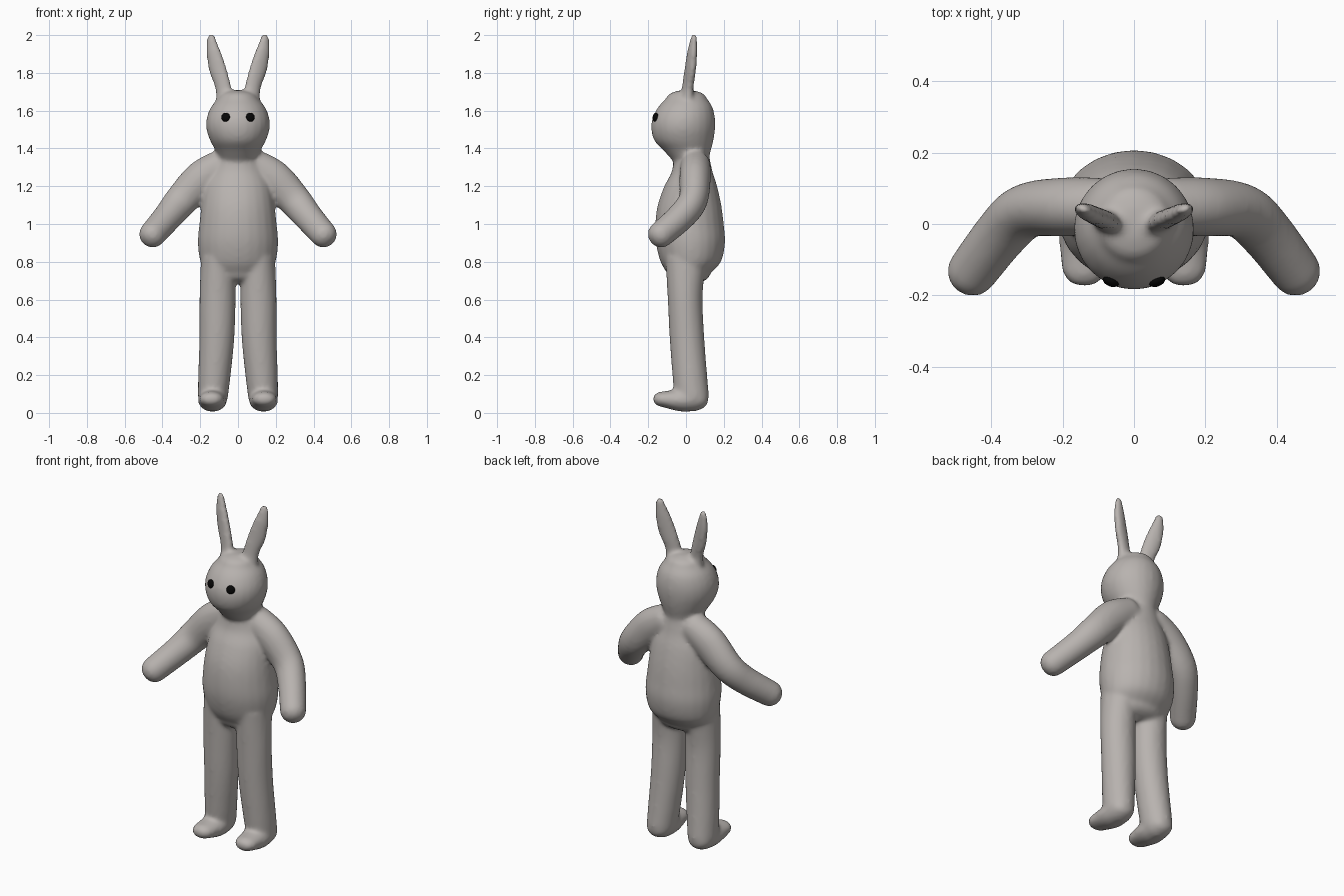
import bpy, bmesh, math
from mathutils import Vector

cube = bpy.data.objects.get("Cube")
if cube:
    bpy.data.objects.remove(cube)

SIDES = 24
UP = Vector((0, 0, 1))


def material(name, color):
    mat = bpy.data.materials.new(name)
    mat.use_nodes = True
    mat.diffuse_color = color
    mat.node_tree.nodes["Principled BSDF"].inputs["Base Color"].default_value = color
    return mat


def spline(a, b, c, d, t):
    """Catmull-Rom blend of four stations."""
    return [0.5 * (2 * q + (r - p) * t + (2 * p - 5 * q + 4 * r - s) * t * t
                   + (3 * q - p - 3 * r + s) * t ** 3) for p, q, r, s in zip(a, b, c, d)]


def loft(bm, stations, wide, caps, axis=None, mirror=1, steps=5):
    """Skin ellipses (x, y, z, radius along 'wide', other radius) with round ends."""
    n = len(stations)
    path = []
    for i in range(n - 1):
        quad = [stations[min(max(i + k, 0), n - 1)] for k in (-1, 0, 1, 2)]
        path += [spline(*quad, j / steps) for j in range(steps)]
    path.append(stations[-1])
    centers = [Vector(p[:3]) for p in path]
    rings = []
    for i, p in enumerate(path):
        tangent = axis or (centers[min(i + 1, len(path) - 1)] - centers[max(i - 1, 0)]).normalized()
        rings.append((centers[i], tangent, p[3], p[4]))

    # Rounded end caps
    def cap(ring, length):
        c, t, a, b = ring
        angles = [math.pi / 2 * k / 5 for k in range(1, 5)]
        return [(c + t * length * math.sin(g), t, a * math.cos(g), b * math.cos(g)) for g in angles]
    rings = cap(rings[0], -caps[0])[::-1] + rings + cap(rings[-1], caps[1])

    loops = []
    for c, t, a, b in rings:
        u = (wide - t * wide.dot(t)).normalized()
        v = t.cross(u)
        loop = []
        for k in range(SIDES):
            g = math.tau * k / SIDES
            co = c + u * a * math.cos(g) + v * b * math.sin(g)
            loop.append(bm.verts.new((co.x * mirror, co.y, co.z)))
        loops.append(loop)
    faces = [bm.faces.new(loops[0][::-1]), bm.faces.new(loops[-1])]
    for low, high in zip(loops, loops[1:]):
        for k in range(SIDES):
            m = (k + 1) % SIDES
            faces.append(bm.faces.new((low[k], low[m], high[m], high[k])))
    if mirror < 0:
        bmesh.ops.reverse_faces(bm, faces=faces)


def upright(rows):
    """Turn (z, half width, front y, back y) into loft stations."""
    return [(0, (f + b) / 2, z, w, (b - f) / 2) for z, w, f, b in rows]


fur = material("warm grey fur", (0.48, 0.45, 0.43, 1))
black = material("black eyes", (0.002, 0.002, 0.002, 1))
side_axis = Vector((1, 0, 0))
bm = bmesh.new()

# Torso with a full belly and rump
loft(bm, upright([
    (0.74, 0.17, -0.10, 0.13), (0.80, 0.20, -0.135, 0.185), (0.90, 0.213, -0.16, 0.207),
    (1.0, 0.205, -0.163, 0.20), (1.1, 0.193, -0.15, 0.187), (1.2, 0.175, -0.115, 0.165),
    (1.28, 0.14, -0.075, 0.14), (1.38, 0.10, -0.06, 0.12)]),
    side_axis, (0.06, 0.03), UP)

# Head
loft(bm, upright([
    (1.34, 0.10, -0.075, 0.12), (1.39, 0.12, -0.12, 0.132), (1.44, 0.147, -0.167, 0.145),
    (1.5, 0.167, -0.184, 0.154), (1.56, 0.166, -0.178, 0.154), (1.62, 0.143, -0.147, 0.14),
    (1.665, 0.105, -0.105, 0.11)]),
    side_axis, (0.02, 0.045), UP)

for s in (1, -1):
    # Ear, flattened and turned slightly outward
    loft(bm, [(0.07, 0.0, 1.64, 0.05, 0.03), (0.08, 0.01, 1.73, 0.045, 0.028),
              (0.108, 0.023, 1.82, 0.05, 0.026), (0.13, 0.033, 1.91, 0.041, 0.024),
              (0.14, 0.04, 1.97, 0.027, 0.018)],
         Vector((1, 0.4, 0)), (0.02, 0.04), mirror=s)
    # Arm with bent elbow and rounded hand
    loft(bm, [(0.09, 0.05, 1.31, 0.08, 0.085), (0.19, 0.048, 1.24, 0.083, 0.098),
              (0.30, 0.037, 1.125, 0.077, 0.088), (0.37, -0.025, 1.04, 0.075, 0.078),
              (0.455, -0.135, 0.943, 0.07, 0.071)],
         Vector((0, 1, 0)), (0.06, 0.065), mirror=s)
    # Leg
    loft(bm, [(0.106, 0.0, 0.82, 0.09, 0.11), (0.108, -0.005, 0.62, 0.096, 0.093),
              (0.112, 0.005, 0.4, 0.093, 0.092), (0.125, 0.02, 0.2, 0.086, 0.092),
              (0.133, 0.03, 0.09, 0.08, 0.092)],
         side_axis, (0.04, 0.085), mirror=s)
    # Foot
    loft(bm, [(0.135, 0.06, 0.075, 0.07, 0.06), (0.135, -0.02, 0.068, 0.077, 0.062),
              (0.14, -0.12, 0.072, 0.065, 0.042)],
         side_axis, (0.06, 0.057), mirror=s)

mesh = bpy.data.meshes.new("rabbit_body")
bm.to_mesh(mesh)
bm.free()
mesh.materials.append(fur)
body = bpy.data.objects.new("rabbit_body", mesh)
bpy.context.collection.objects.link(body)

# Fuse the parts into one soft skin
fuse = body.modifiers.new("fuse", 'REMESH')
fuse.mode = 'VOXEL'
fuse.voxel_size = 0.011
fuse.use_smooth_shade = True
soften = body.modifiers.new("soften", 'SMOOTH')
soften.factor = 0.5
soften.iterations = 10

# Eyes, shallow buttons set into the face
for s, name in ((1, "left_eye"), (-1, "right_eye")):
    bpy.ops.mesh.primitive_uv_sphere_add(segments=16, ring_count=10, radius=1,
                                         location=(0.065 * s, -0.161, 1.565))
    eye = bpy.context.object
    eye.name = name
    eye.scale = (0.024, 0.014, 0.024)
    eye.rotation_euler = (math.radians(-8), 0, math.radians(22 * s))
    eye.data.materials.append(black)
    bpy.ops.object.shade_smooth()
